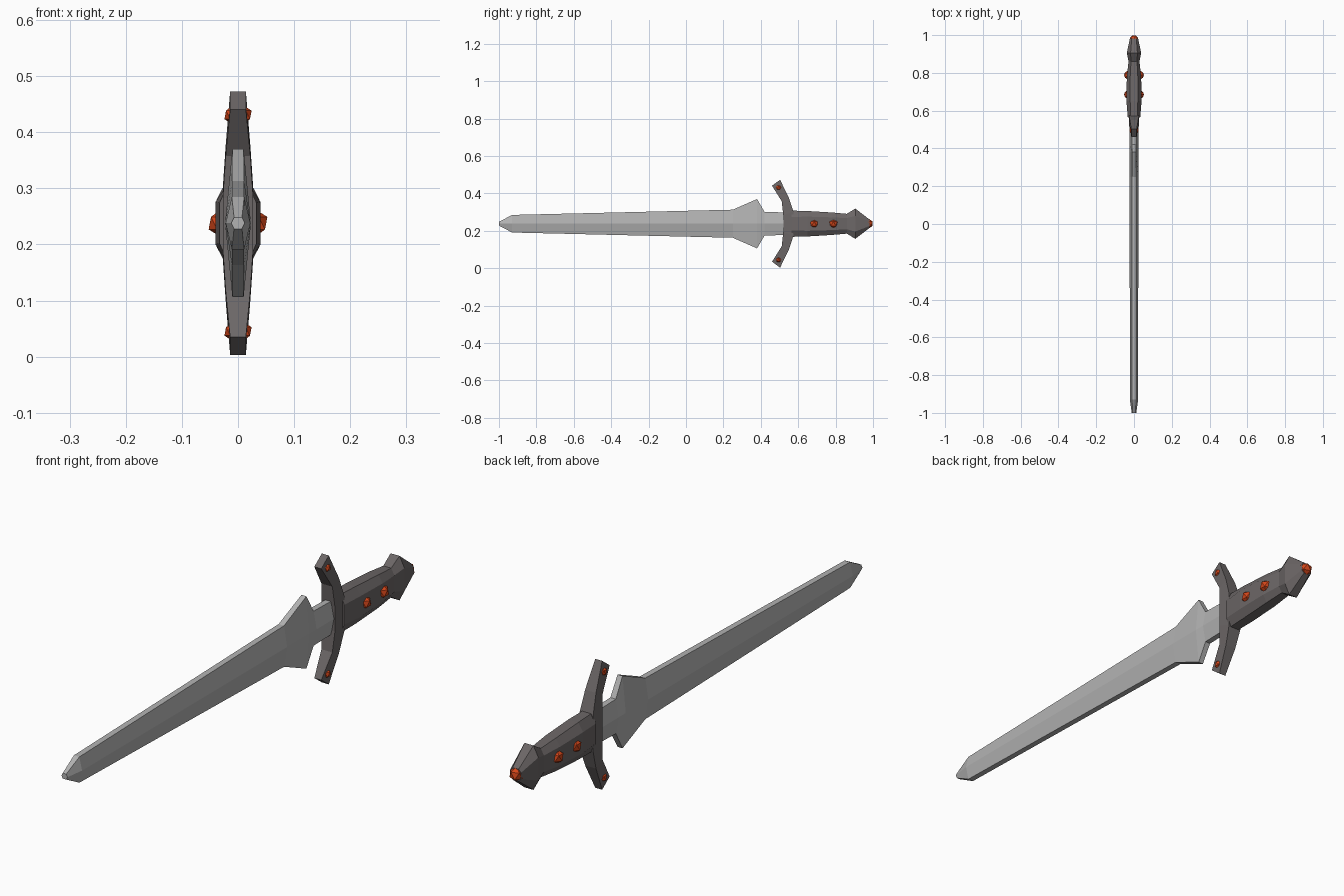
import bpy, bmesh
from mathutils import Vector

if "Cube" in bpy.data.objects:
    bpy.data.objects.remove(bpy.data.objects["Cube"])

ZC = 0.238  # height of the sword's long axis


def colour(name, rgb):
    m = bpy.data.materials.new(name)
    m.diffuse_color = (*rgb, 1)
    m.use_nodes = True
    m.node_tree.nodes["Principled BSDF"].inputs["Base Color"].default_value = m.diffuse_color
    return m


steel = colour("steel", (0.45, 0.45, 0.45))
iron = colour("dark_iron", (0.15, 0.135, 0.135))
ruby = colour("red_gem", (0.65, 0.06, 0.01))


def finish(name, bm, mat):
    bmesh.ops.recalc_face_normals(bm, faces=bm.faces)
    me = bpy.data.meshes.new(name)
    bm.to_mesh(me)
    bm.free()
    me.materials.append(mat)
    ob = bpy.data.objects.new(name, me)
    bpy.context.collection.objects.link(ob)
    return ob


def loft(name, rings, mat):
    bm = bmesh.new()
    loops = [[bm.verts.new(p) for p in r] for r in rings]
    n = len(loops[0])
    for a, b in zip(loops, loops[1:]):
        for i in range(n):
            j = (i + 1) % n
            bm.faces.new((a[i], a[j], b[j], b[i]))
    bm.faces.new(loops[0])
    bm.faces.new(loops[-1])
    return finish(name, bm, mat)


# Blade: hexagonal section (y, half height, ridge half thickness, edge half thickness)
blade = [(-1.0, .010, .012, .007), (-.93, .047, .022, .011), (.25, .075, .023, .011),
         (.38, .132, .023, .010), (.42, .063, .023, .011), (.55, .060, .023, .011)]
loft("blade", [[(r, y, ZC), (e, y, ZC + h), (-e, y, ZC + h),
                (-r, y, ZC), (-e, y, ZC - h), (e, y, ZC - h)]
               for y, h, r, e in blade], steel)

# Crossguard: curved bar (height offset, front y, back y, half width)
half = [(.055, .523, .574, .027), ]
arm = [  # (front y, front dz), (back y, back dz), half width
    ((.520, .045), (.574, .065), .027),
    ((.512, .120), (.550, .138), .022),
    ((.460, .203), (.503, .235), .014)]


def guard_ring(part, s):
    (fy, fz), (by, bz), w = part
    return [(-w, fy, ZC + s * fz), (w, fy, ZC + s * fz),
            (w, by, ZC + s * bz), (-w, by, ZC + s * bz)]


loft("crossguard", [guard_ring(p, -1) for p in reversed(arm)] +
     [guard_ring(p, 1) for p in arm], iron)

# Grip and pommel: chamfered section (y, half height, half width, side half height, top half width)
grip = [(.565, .070, .033, .036, .018), (.65, .068, .040, .038, .020),
        (.78, .060, .038, .034, .020), (.86, .053, .029, .030, .016),
        (.905, .081, .038, .042, .018), (.982, .022, .022, .012, .012)]
loft("grip_and_pommel", [[(w, y, ZC - s), (w, y, ZC + s), (t, y, ZC + h), (-t, y, ZC + h),
                          (-w, y, ZC + s), (-w, y, ZC - s), (-t, y, ZC - h), (t, y, ZC - h)]
                         for y, h, w, s, t in grip], iron)


# Gems: low-poly icosahedra
def gem(name, loc, r):
    bm = bmesh.new()
    bmesh.ops.create_icosphere(bm, subdivisions=1, radius=r)
    bmesh.ops.translate(bm, verts=bm.verts, vec=Vector(loc))
    finish(name, bm, ruby)


for side in (-1, 1):
    for y in (.685, .788):
        gem("grip_gem", (side * .030, y, ZC), .025)
    for dz in (-.193, .193):
        gem("guard_gem", (side * .009, .495, ZC + dz), .017)
gem("pommel_gem", (0, .975, ZC), .027)
